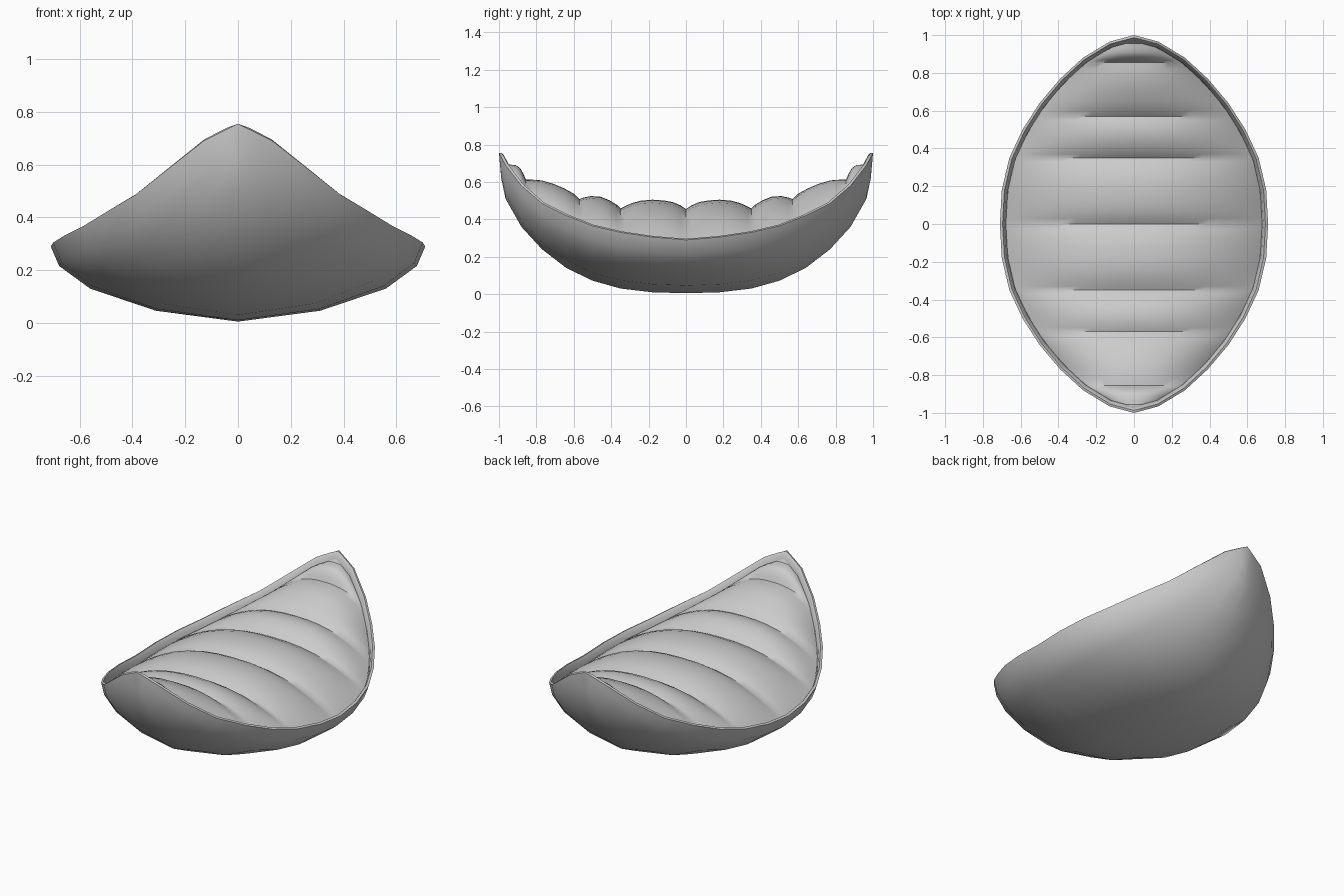
import bpy, math

if "Cube" in bpy.data.objects:
    bpy.data.objects.remove(bpy.data.objects["Cube"])

# y station, half width, rim height, underside height
STATIONS = [(0, .71, .29, .005), (.18, .70, .305, .01), (.35, .66, .33, .03),
            (.50, .59, .365, .072), (.64, .50, .42, .14), (.77, .39, .485, .24),
            (.88, .27, .58, .36), (.965, .13, .69, .51), (.988, .045, .733, .62),
            (1, 0, .755, .755)]
# centre line of the fruit flesh: y, height (notches between segments)
FLESH = [(0, .455), (.03, .475), (.07, .492), (.12, .501), (.18, .505), (.24, .50),
         (.29, .487), (.33, .468), (.35, .458), (.37, .478), (.41, .502), (.46, .522),
         (.51, .524), (.55, .516), (.57, .508), (.60, .537), (.65, .565), (.71, .59),
         (.77, .608), (.82, .612), (.855, .612), (.868, .64), (.885, .672),
         (.91, .69), (.935, .692), (.955, .695), (.967, .715)]
IN_X, IN_Y = .955, .967


def lookup(y, col):
    y = abs(y)
    for a, b in zip(STATIONS, STATIONS[1:]):
        if y <= b[0]:
            f = (y - a[0]) / (b[0] - a[0])
            return a[col] + (b[col] - a[col]) * f
    return STATIONS[-1][col]


def mirrored(rows):
    return [(-r[0],) + tuple(r[1:]) for r in reversed(rows[1:])] + rows


def make_grid(name, rows, angle):
    n = len(rows[0])
    verts = [p for r in rows for p in r]
    faces = [(i*n + j, i*n + j + 1, (i+1)*n + j + 1, (i+1)*n + j)
             for i in range(len(rows) - 1) for j in range(n - 1)]
    me = bpy.data.meshes.new(name)
    me.from_pydata(verts, [], faces)
    ob = bpy.data.objects.new(name, me)
    bpy.context.collection.objects.link(ob)
    bpy.ops.object.select_all(action='DESELECT')
    ob.select_set(True)
    bpy.context.view_layer.objects.active = ob
    # weld the pointed ends and fix normals
    bpy.ops.object.mode_set(mode='EDIT')
    bpy.ops.mesh.select_all(action='SELECT')
    bpy.ops.mesh.remove_doubles(threshold=.0005)
    bpy.ops.mesh.normals_make_consistent(inside=False)
    bpy.ops.object.mode_set(mode='OBJECT')
    bpy.ops.object.shade_smooth_by_angle(angle=math.radians(angle))
    return ob


# Peel: oval underside sections with a thin rounded lip folding inwards
rows = []
for y, w, zr, zb in mirrored(STATIONS):
    lip = [(w*IN_X, y*IN_Y, zr - .045), (w*.965, y*.975, zr - .01),
           (w*.98, y*.987, zr + .006 * (w > 0))]
    side = lip + [(w*u, y, zb + (zr - zb)*v)
                  for u, v in ((1, 1), (.955, .74), (.79, .44), (.44, .145))]
    rows.append(side + [(0, y, zb)] + [(-x, b, c) for x, b, c in reversed(side)])
make_grid("peel", rows, 60)

# Flesh: row of bulging segments filling the peel
rows = []
for y, h in mirrored(FLESH):
    p = y / IN_Y
    w = lookup(p, 1) * IN_X
    ze = lookup(p, 2) - .04
    row = []
    for k in range(-10, 11):
        u = math.sin(k / 10 * math.pi / 2)
        row.append((u*w, y, ze + (h - ze) * (1 - abs(u)**2.3)))
    rows.append(row)
flesh = make_grid("flesh", rows, 50)
if sum(f.normal.z for f in flesh.data.polygons) < 0:
    flesh.data.flip_normals()
